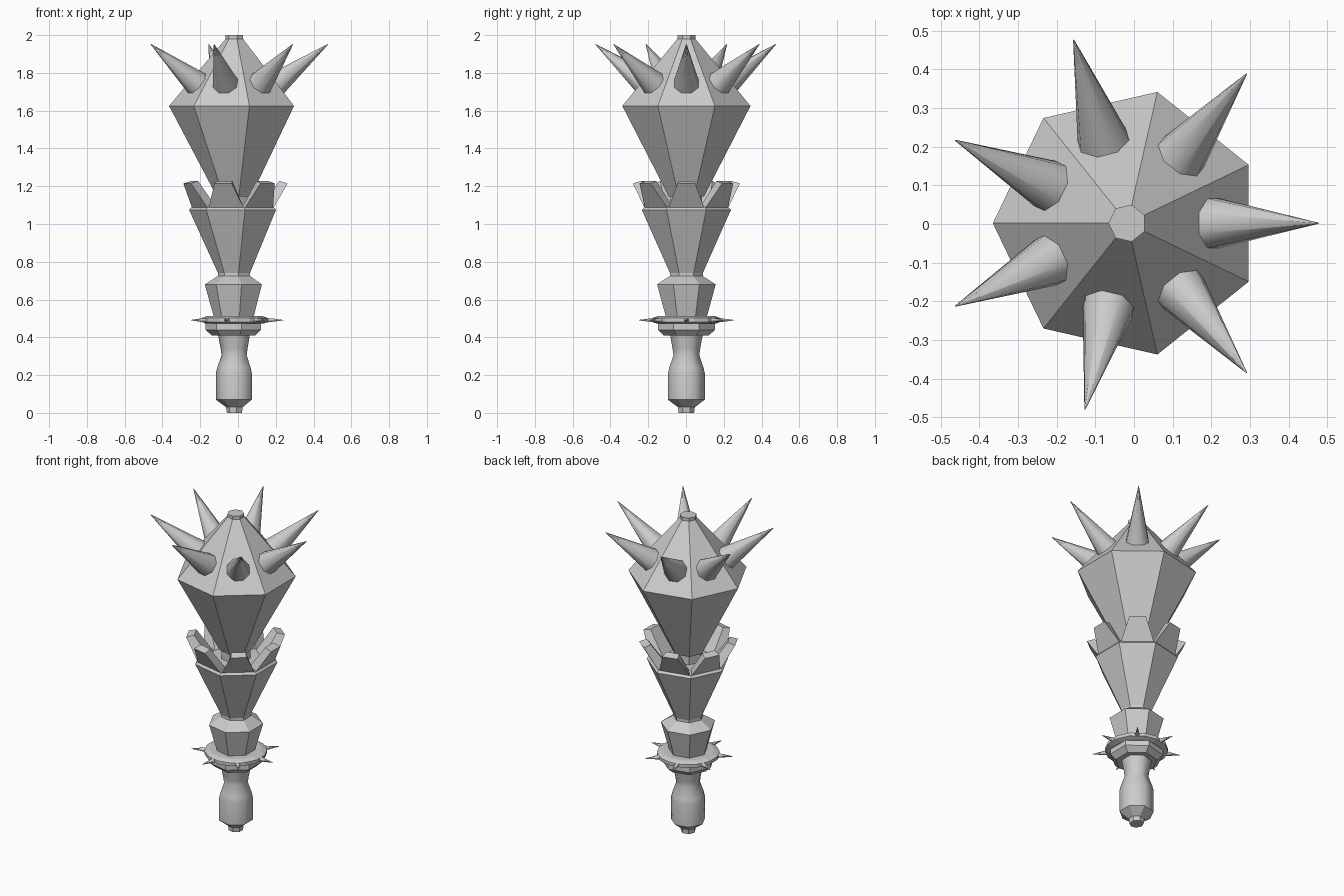
import bpy, bmesh, math
from mathutils import Matrix, Vector

cube = bpy.data.objects.get("Cube")
if cube:
    bpy.data.objects.remove(cube, do_unlink=True)

SIDES = 7
STEP = math.tau / SIDES
AXIS = Matrix.Translation((-0.017, 0.002, 0))   # centre line of the club

grey = bpy.data.materials.new("stone_grey")
grey.use_nodes = True
colour = (0.6, 0.6, 0.6, 1)
grey.diffuse_color = colour
grey.node_tree.nodes["Principled BSDF"].inputs["Base Color"].default_value = colour


def finish(name, bm, matrix):
    bmesh.ops.recalc_face_normals(bm, faces=bm.faces)
    mesh = bpy.data.meshes.new(name)
    bm.to_mesh(mesh)
    bm.free()
    mesh.materials.append(grey)
    obj = bpy.data.objects.new(name, mesh)
    obj.matrix_world = AXIS @ matrix
    bpy.context.collection.objects.link(obj)
    return obj


def turned(name, profile, sides=SIDES, start=math.pi, smooth=False, matrix=Matrix()):
    """Polygonal lathe of (radius, height) pairs, capped at both ends."""
    bm = bmesh.new()
    rings = []
    for r, z in profile:
        angles = [start + math.tau * i / sides for i in range(sides)]
        rings.append([bm.verts.new((r * math.cos(a), r * math.sin(a), z)) for a in angles])
    for low, high in zip(rings, rings[1:]):
        for i in range(sides):
            j = (i + 1) % sides
            bm.faces.new((low[i], low[j], high[j], high[i])).smooth = smooth
    for ring in (rings[0], rings[-1]):
        for edge in bm.faces.new(ring).edges:
            edge.smooth = False
    return finish(name, bm, matrix)


def spike(name, angle, base_r, base_z, tilt, length, radius, sides):
    """Smooth cone pointing outwards, raised by tilt, with its foot sunk in."""
    place = (Matrix.Rotation(angle, 4, 'Z') @ Matrix.Translation((base_r, 0, base_z))
             @ Matrix.Rotation(math.pi / 2 - tilt, 4, 'Y'))
    turned(name, [(radius * 1.05, -0.015), (radius, 0), (0.0015, length)],
           sides, math.pi / sides, True, place)


def tooth(name, angle):
    """Tapered crown tooth leaning outwards over the rim."""
    bm = bmesh.new()
    base = [(0.135, -0.06), (0.205, -0.095), (0.205, 0.095), (0.135, 0.06)]
    top = [(0.235, -0.04), (0.28, -0.047), (0.28, 0.047), (0.235, 0.04)]
    low = [bm.verts.new((x, y, 1.085)) for x, y in base]
    high = [bm.verts.new((x, y, 1.215 if x > 0.25 else 1.228)) for x, y in top]
    for i in range(4):
        j = (i + 1) % 4
        bm.faces.new((low[i], low[j], high[j], high[i]))
    bm.faces.new(low)
    bm.faces.new(high)
    finish(name, bm, Matrix.Rotation(angle, 4, 'Z'))


# Grip and pommel
turned("pommel", [(0.042, 0), (0.046, 0.03), (0.1, 0.07)])
turned("grip", [(0.1, 0.07), (0.1, 0.21), (0.093, 0.24), (0.07, 0.305),
                (0.075, 0.34), (0.09, 0.42)], smooth=True)

# Guard
turned("guard_collar", [(0.122, 0.41), (0.155, 0.44), (0.155, 0.475)])
turned("guard_disc", [(0.155, 0.472), (0.18, 0.482), (0.18, 0.502), (0.15, 0.513)],
       2 * SIDES, math.pi / (2 * SIDES))

# Shaft: knuckle, then flared cup with a flat rim
turned("knuckle", [(0.11, 0.505), (0.159, 0.68), (0.089, 0.725), (0.089, 0.75)])
turned("cup", [(0.089, 0.74), (0.242, 1.075), (0.228, 1.09)])

# Head
turned("neck", [(0.085, 1.08), (0.085, 1.145)])
turned("head", [(0.095, 1.145), (0.348, 1.625), (0.049, 1.98), (0.049, 2.0)])

# Spikes and teeth sit at the middle of each facet
for k in range(SIDES):
    a = k * STEP
    lean = math.radians(3.5) if k == 2 else 0
    spike(f"head_spike_{k + 1}", a + lean, 0.224, 1.745, math.radians(37.5), 0.34, 0.069, 8)
    spike(f"guard_spike_{k + 1}", a, 0.172, 0.491, 0, 0.085, 0.014, 6)
    tooth(f"crown_tooth_{k + 1}", a)
